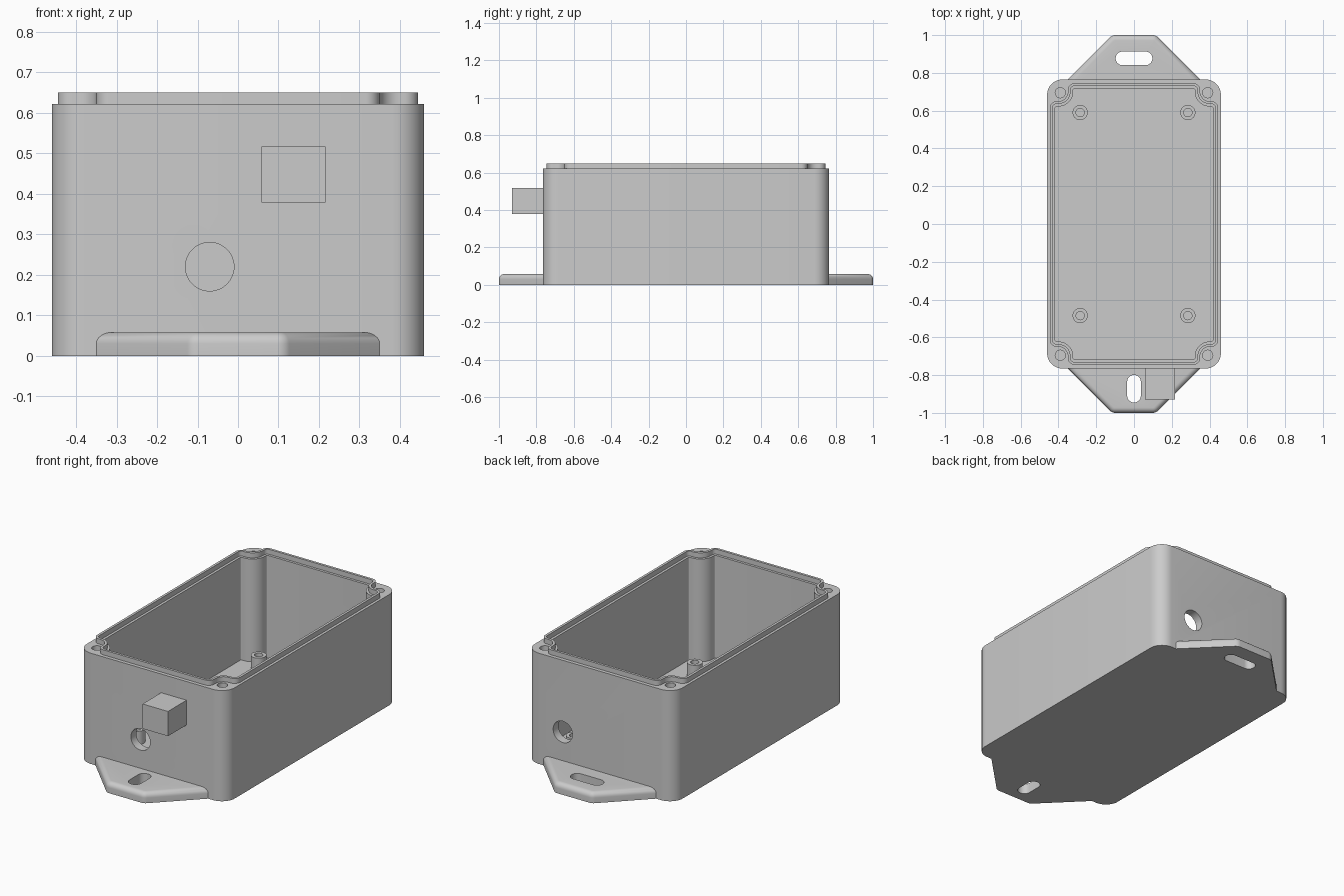
import bpy, bmesh, math
from mathutils import Vector, Matrix

if "Cube" in bpy.data.objects:
    bpy.data.objects.remove(bpy.data.objects["Cube"], do_unlink=True)

grey = bpy.data.materials.new("light_grey")
grey.use_nodes = True
COLOR = (0.6, 0.6, 0.6, 1)
grey.diffuse_color = COLOR
grey.node_tree.nodes["Principled BSDF"].inputs["Base Color"].default_value = COLOR

WALL_TOP, FLOOR, LIP_TOP = 0.622, 0.045, 0.65


def rounded(points, steps=9):
    """Outline through (x, y, radius) corners, each replaced by an arc."""
    out = []
    for i, (x, y, r) in enumerate(points):
        p = Vector((x, y, 0))
        if r <= 0:
            out.append(p)
            continue
        a = (Vector((*points[i - 1][:2], 0)) - p).normalized()
        b = (Vector((*points[(i + 1) % len(points)][:2], 0)) - p).normalized()
        half = a.angle(b) / 2
        c = p + (a + b).normalized() * r / math.sin(half)
        v0 = (p + a * r / math.tan(half) - c).normalized()
        v1 = (p + b * r / math.tan(half) - c).normalized()
        out += [c + v0.slerp(v1, k / steps) * r for k in range(steps + 1)]
    return out


def rounded_box(w, d, r, cy=0):
    return rounded([(w, cy + d, r), (-w, cy + d, r), (-w, cy - d, r), (w, cy - d, r)])


def rim_outline(inset):
    """Rectangle whose corners step in around the screw columns."""
    convex, concave = 0.035 - inset, 0.05 + inset
    corner = [(0.445, 0.65, convex), (0.35, 0.65, concave), (0.35, 0.745, convex)]
    pts = []
    for sx, sy in ((1, 1), (-1, 1), (-1, -1), (1, -1)):
        q = [(sx * (x - inset), sy * (y - inset), r) for x, y, r in corner]
        pts += q if sx * sy > 0 else q[::-1]
    return rounded(pts)


def finish(name, bm):
    bmesh.ops.recalc_face_normals(bm, faces=bm.faces)
    mesh = bpy.data.meshes.new(name)
    bm.to_mesh(mesh)
    bm.free()
    mesh.materials.append(grey)
    ob = bpy.data.objects.new(name, mesh)
    bpy.context.collection.objects.link(ob)
    return ob


def prism(name, outline, z0, z1, round_top=0, wall_y=None):
    bm = bmesh.new()
    base = bm.faces.new([bm.verts.new((p.x, p.y, z0)) for p in outline])
    top = bmesh.ops.extrude_face_region(bm, geom=[base], use_keep_orig=True)["geom"]
    bmesh.ops.translate(bm, verts=[v for v in top if isinstance(v, bmesh.types.BMVert)],
                        vec=(0, 0, z1 - z0))
    if round_top:
        edges = [e for e in bm.edges if all(v.co.z > z1 - 1e-4 for v in e.verts)
                 and not all(abs(v.co.y - wall_y) < 1e-4 for v in e.verts)]
        bmesh.ops.bevel(bm, geom=edges, offset=round_top, segments=6, profile=0.5,
                        affect='EDGES', clamp_overlap=False)
    return finish(name, bm)


def cylinder(name, r, start, end, n=40):
    start, end = Vector(start), Vector(end)
    turn = (end - start).to_track_quat('Z', 'Y').to_matrix().to_4x4()
    bm = bmesh.new()
    bmesh.ops.create_cone(bm, cap_ends=True, segments=n, radius1=r, radius2=r,
                          depth=(end - start).length,
                          matrix=Matrix.Translation((start + end) / 2) @ turn)
    return finish(name, bm)


def cut(ob, cutter):
    mod = ob.modifiers.new("cut", 'BOOLEAN')
    mod.operation, mod.solver, mod.object = 'DIFFERENCE', 'EXACT', cutter
    bpy.context.view_layer.objects.active = ob
    bpy.ops.object.modifier_apply(modifier=mod.name)
    bpy.data.objects.remove(cutter, do_unlink=True)


def smooth(ob):
    bpy.ops.object.select_all(action='DESELECT')
    ob.select_set(True)
    bpy.context.view_layer.objects.active = ob
    bpy.ops.object.shade_smooth_by_angle(angle=math.radians(30))


# Open-topped enclosure body
body = prism("enclosure_body", rounded_box(0.46, 0.765, 0.08), 0, WALL_TOP)
cut(body, prism("cavity_cutter", rim_outline(0.028), FLOOR, 0.8))
for sx in (-1, 1):
    for sy in (-1, 1):
        x, y = sx * 0.39, sy * 0.695
        cut(body, cylinder("screw_cutter", 0.027, (x, y, 0.35), (x, y, 0.7), 28))

# Cable holes through the front and back walls
for x, sy in ((-0.07, -1), (0.23, 1)):
    cut(body, cylinder("cable_cutter", 0.06, (x, sy * 0.69, 0.22), (x, sy * 0.8, 0.22), 48))
smooth(body)

# Sealing lip that follows the rim
lip = prism("sealing_lip", rim_outline(0), 0.6, LIP_TOP)
cut(lip, prism("lip_cutter", rim_outline(0.014), 0.5, 0.8))
smooth(lip)

# Circuit board standoffs
for x in (-0.285, 0.285):
    for y in (-0.485, 0.59):
        post = cylinder("board_standoff", 0.04, (x, y, 0.03), (x, y, 0.12), 32)
        cut(post, cylinder("standoff_cutter", 0.022, (x, y, 0.06), (x, y, 0.2), 24))
        smooth(post)

# Mounting tabs with slots
for name, s, slot in (("front", -1, rounded_box(0.036, 0.073, 0.0355, -0.872)),
                      ("back", 1, rounded_box(0.097, 0.036, 0.0355, 0.877))):
    shape = rounded([(-0.35, s * 0.735, 0), (-0.35, s * 0.765, 0), (-0.115, s, 0.04),
                     (0.115, s, 0.04), (0.35, s * 0.765, 0), (0.35, s * 0.735, 0)])
    tab = prism(name + "_mounting_tab", shape, 0, 0.058, 0.028, s * 0.735)
    cut(tab, prism("slot_cutter", slot, -0.1, 0.2))
    smooth(tab)

# Square connector block on the front wall
prism("connector_block", rounded([(0.058, -0.93, 0), (0.216, -0.93, 0),
                                  (0.216, -0.75, 0), (0.058, -0.75, 0)]), 0.378, 0.517)
